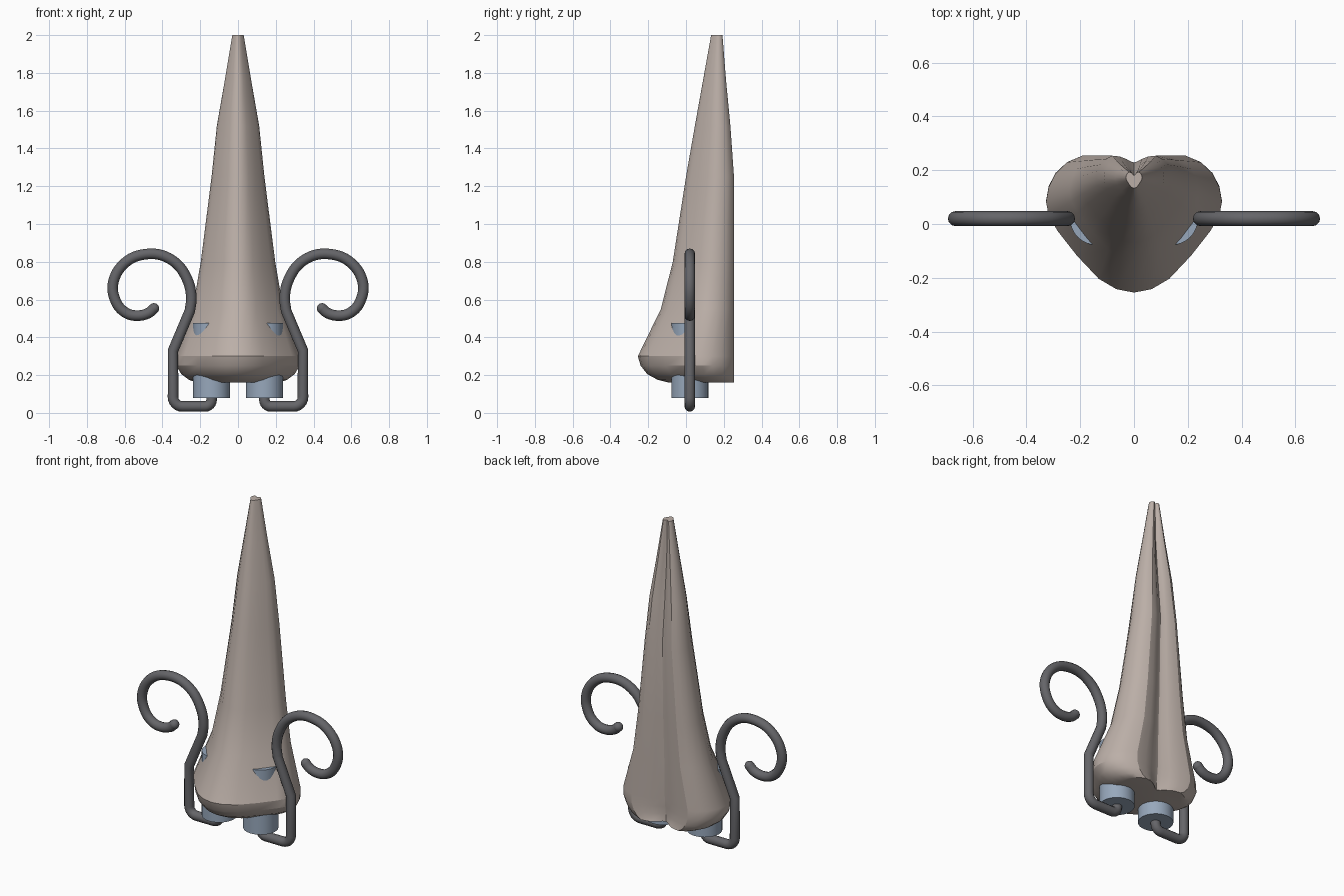
import bpy, bmesh, math
from mathutils import Vector

if "Cube" in bpy.data.objects:
    bpy.data.objects.remove(bpy.data.objects["Cube"])


def material(name, color):
    m = bpy.data.materials.new(name)
    m.diffuse_color = color
    m.use_nodes = True
    m.node_tree.nodes["Principled BSDF"].inputs["Base Color"].default_value = m.diffuse_color
    return m


SKIN = material("taupe", (0.50, 0.43, 0.39, 1))
BLUE = material("steel_blue", (0.31, 0.39, 0.50, 1))
DARK = material("dark_grey", (0.13, 0.13, 0.14, 1))


def finish(ob, mat, angle):
    ob.data.materials.append(mat)
    bpy.ops.object.select_all(action='DESELECT')
    ob.select_set(True)
    bpy.context.view_layer.objects.active = ob
    bpy.ops.object.shade_smooth_by_angle(angle=math.radians(angle))


# Body: half section (width fraction, depth fraction, groove fraction), mirrored and lofted
HALF = [(0, 0, 0), (.2, .025, 0), (.4, .1, 0), (.65, .27, 0), (.87, .45, 0),
        (.97, .56, 0), (1, .66, 0), (.97, .77, 0), (.89, .87, 0), (.76, .95, 0),
        (.58, 1, 0), (.38, 1, .12), (.2, 1, .5), (.08, 1, .88), (0, 1, 1)]
# z, half width, front y, back y, groove depth
LEVELS = [(.16, .215, -.09, .255, .06), (.175, .26, -.15, .255, .06),
          (.205, .3, -.205, .255, .06), (.25, .327, -.24, .255, .055),
          (.3, .327, -.255, .255, .05), (.55, .24, -.133, .255, .045),
          (.8, .197, -.07, .255, .035), (1.25, .14, 0, .254, .025),
          (1.52, .112, .047, .235, .03), (1.76, .07, .09, .212, .025),
          (2, .03, .133, .193, .012)]
bm = bmesh.new()
rings = []
for z, w, f, b, g in LEVELS:
    right = [(u * w, f + t * (b - f) - k * g, z) for u, t, k in HALF]
    left = [(-x, y, h) for x, y, h in right[-2:0:-1]]
    rings.append([bm.verts.new(p) for p in right + left])
n = len(rings[0])
for lo, hi in zip(rings, rings[1:]):
    for i in range(n):
        j = (i + 1) % n
        bm.faces.new((lo[i], lo[j], hi[j], hi[i]))
bm.faces.new(rings[0][::-1])
bm.faces.new(rings[-1])
bmesh.ops.recalc_face_normals(bm, faces=bm.faces)
me = bpy.data.meshes.new("nose_body")
bm.to_mesh(me)
bm.free()
body = bpy.data.objects.new("nose_body", me)
bpy.context.collection.objects.link(body)
finish(body, SKIN, 25)


def arc_corner(a, c, b, r, steps=6):
    """Round the corner c between a and b."""
    a, c, b = Vector(a), Vector(c), Vector(b)
    p, q = c + (a - c).normalized() * r, c + (b - c).normalized() * r
    o = p + q - c
    return [o + (p - o) * math.cos(t) + (q - o) * math.sin(t)
            for t in (math.pi / 2 * i / steps for i in range(steps + 1))]


def smooth_path(pts, steps=5):
    """Catmull-Rom curve through the points."""
    p = [Vector(v) for v in pts]
    p = [2 * p[0] - p[1]] + p + [2 * p[-1] - p[-2]]
    out = []
    for a, b, c, d in zip(p, p[1:], p[2:], p[3:]):
        for i in range(steps):
            t = i / steps
            out.append(.5 * (2 * b + (c - a) * t + (2 * a - 5 * b + 4 * c - d) * t * t
                             + (3 * b - a - 3 * c + d) * t ** 3))
    return out + [p[-2]]


# Wire path in the x-z plane: hook below, upright, then curl
PLANE_Y, WIRE_R = .02, .028
CURL = [(.255, .54), (.247, .61), (.262, .69), (.31, .775), (.385, .828), (.47, .842),
        (.565, .818), (.637, .75), (.664, .66), (.638, .573), (.585, .525),
        (.525, .515), (.475, .528), (.445, .553)]
PATH = ([Vector((.14, .12))]
        + arc_corner((.14, .12), (.14, .034), (.344, .034), .035)
        + arc_corner((.14, .034), (.344, .034), (.344, .33), .05)
        + [Vector((.344, .33))] + smooth_path(CURL))

for side, s in (("right", 1), ("left", -1)):
    # Nostril plug
    bpy.ops.mesh.primitive_cylinder_add(vertices=32, radius=.098, depth=.395,
                                        location=(s * .14, .02, .2775))
    plug = bpy.context.object
    plug.name = "nostril_plug_" + side
    finish(plug, BLUE, 30)

    # Curled wire
    cu = bpy.data.curves.new("curl_wire_" + side, 'CURVE')
    cu.dimensions = '3D'
    cu.bevel_depth = WIRE_R
    cu.bevel_resolution = 4
    cu.use_fill_caps = True
    sp = cu.splines.new('POLY')
    sp.points.add(len(PATH) - 1)
    for pt, v in zip(sp.points, PATH):
        pt.co = (s * v.x, PLANE_Y, v.y, 1)
    wire = bpy.data.objects.new("curl_wire_" + side, cu)
    bpy.context.collection.objects.link(wire)
    bpy.ops.object.select_all(action='DESELECT')
    wire.select_set(True)
    bpy.context.view_layer.objects.active = wire
    bpy.ops.object.convert(target='MESH')
    finish(bpy.context.object, DARK, 40)

    # Rounded wire end
    bpy.ops.mesh.primitive_uv_sphere_add(segments=20, ring_count=12, radius=WIRE_R,
                                         location=(s * CURL[-1][0], PLANE_Y, CURL[-1][1]))
    tip = bpy.context.object
    tip.name = "wire_end_" + side
    finish(tip, DARK, 40)
